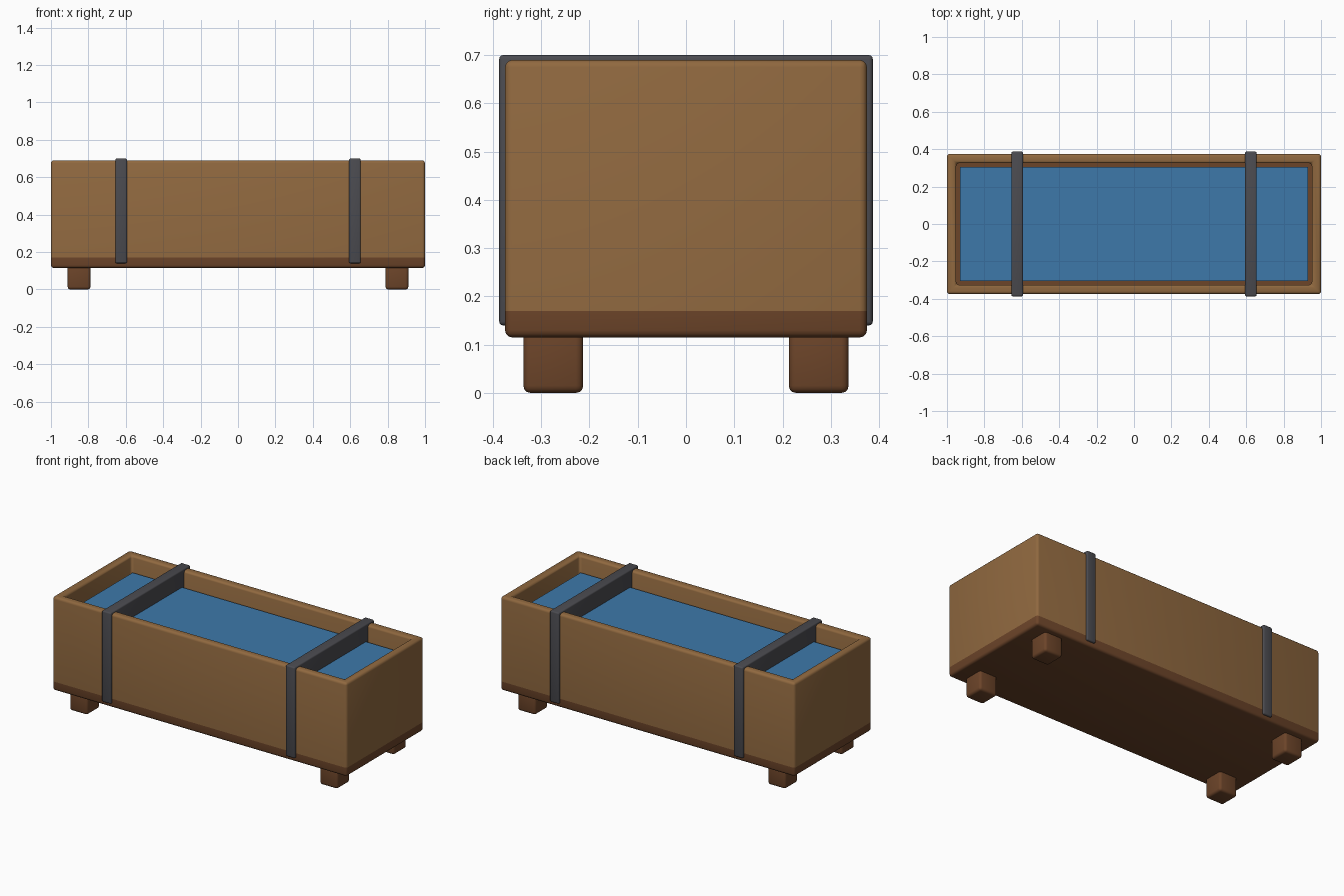
import bpy, bmesh
from mathutils import Vector

if "Cube" in bpy.data.objects:
    bpy.data.objects.remove(bpy.data.objects["Cube"])


def material(name, rgb):
    m = bpy.data.materials.new(name)
    m.diffuse_color = (*rgb, 1)
    m.use_nodes = True
    m.node_tree.nodes["Principled BSDF"].inputs["Base Color"].default_value = m.diffuse_color
    return m


WOOD = material("wood", (0.28, 0.14, 0.05))
DARK = material("dark_wood", (0.15, 0.058, 0.022))
IRON = material("iron", (0.07, 0.07, 0.08))
WATER = material("water", (0.048, 0.19, 0.40))


def box_mesh(lo, hi):
    bm = bmesh.new()
    bmesh.ops.create_cube(bm, size=1)
    lo, hi = Vector(lo), Vector(hi)
    for v in bm.verts:
        v.co = (lo + hi) / 2 + v.co * (hi - lo)
    return bm


def finish(name, bm, mat, bevel=0.0, keep=None):
    """Bevel every edge except those lying wholly at height `keep`."""
    if bevel:
        edges = [e for e in bm.edges
                 if keep is None or any(abs(v.co.z - keep) > 1e-4 for v in e.verts)]
        bmesh.ops.bevel(bm, geom=edges, offset=bevel, segments=3,
                        profile=0.5, affect='EDGES', clamp_overlap=True)
    bmesh.ops.recalc_face_normals(bm, faces=bm.faces)
    me = bpy.data.meshes.new(name)
    bm.to_mesh(me)
    bm.free()
    me.materials.append(mat)
    ob = bpy.data.objects.new(name, me)
    bpy.context.collection.objects.link(ob)
    bpy.ops.object.select_all(action='DESELECT')
    ob.select_set(True)
    bpy.context.view_layer.objects.active = ob
    bpy.ops.object.shade_smooth_by_angle(angle=0.7)
    return ob


# Floor slab, rounded below and flush with the walls above
finish("trough_floor", box_mesh((-1, -0.375, 0.115), (1, 0.375, 0.17)),
       DARK, 0.015, keep=0.17)

# Hollow wall ring: inset the top and bottom, then bridge the openings
bm = box_mesh((-1, -0.375, 0.17), (1, 0.375, 0.69))
caps = [f for f in bm.faces if abs(f.normal.z) > 0.9]
bmesh.ops.inset_individual(bm, faces=caps, thickness=0.07)
rims = [e for f in caps for e in f.edges]
bmesh.ops.delete(bm, geom=caps, context='FACES_ONLY')
bmesh.ops.bridge_loops(bm, edges=rims)
flat = [e for e in bm.edges if len(e.link_faces) == 2 and e.calc_face_angle(0) < 0.1]
top_edges = [e for e in bm.edges if e not in flat
             and any(v.co.z > 0.5 for v in e.verts)
             and all(max(abs(v.co.x) - 0.95, abs(v.co.y) - 0.35) > 0 for v in e.verts)]
bmesh.ops.bevel(bm, geom=top_edges, offset=0.015, segments=3, profile=0.5,
                affect='EDGES', clamp_overlap=True)
finish("trough_walls", bm, WOOD)

# Water
finish("water", box_mesh((-0.93, -0.305, 0.55), (0.93, 0.305, 0.595)), WATER)

# Iron bands and feet
for sx, side in ((-1, "left"), (1, "right")):
    x = 0.625 * sx
    finish(f"{side}_band", box_mesh((x - 0.031, -0.387, 0.14), (x + 0.031, 0.387, 0.70)),
           IRON, 0.008)
    for sy, end in ((-1, "front"), (1, "back")):
        fx, fy = 0.85 * sx, 0.275 * sy
        finish(f"{end}_{side}_foot",
               box_mesh((fx - 0.061, fy - 0.062, 0), (fx + 0.061, fy + 0.062, 0.135)),
               DARK, 0.015)
